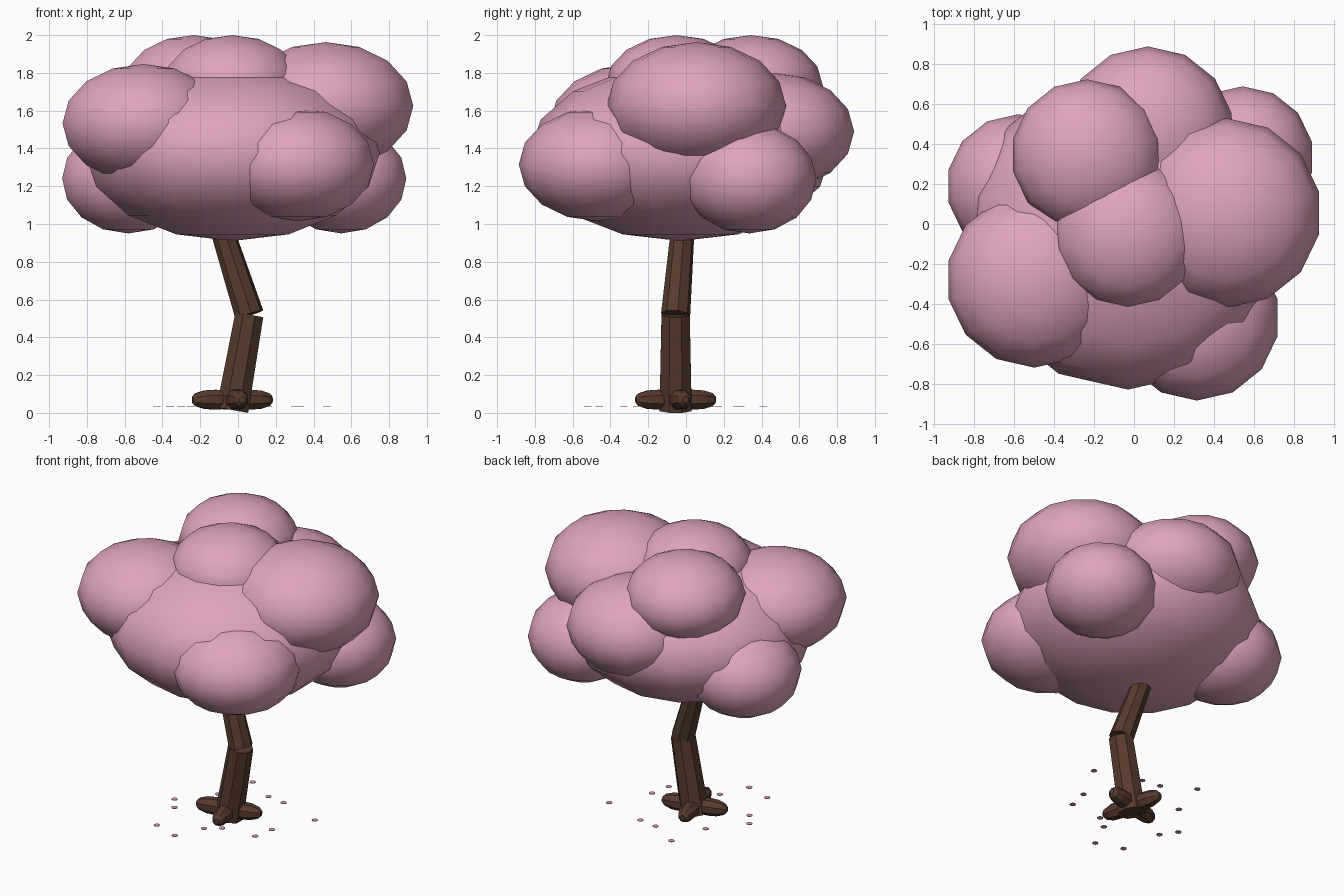
import bpy, bmesh
from math import cos, sin, pi, radians
from mathutils import Vector, Matrix

cube = bpy.data.objects.get("Cube")
if cube:
    bpy.data.objects.remove(cube, do_unlink=True)


def material(name, rgb):
    m = bpy.data.materials.new(name)
    m.use_nodes = True
    m.diffuse_color = (*rgb, 1)
    m.node_tree.nodes["Principled BSDF"].inputs["Base Color"].default_value = (*rgb, 1)
    return m


pink = material("blossom pink", (0.74, 0.37, 0.51))
brown = material("bark brown", (0.095, 0.044, 0.026))


def add_object(name, bm, mat, smooth=False):
    mesh = bpy.data.meshes.new(name)
    bmesh.ops.recalc_face_normals(bm, faces=bm.faces)
    for f in bm.faces:
        f.smooth = smooth
    bm.to_mesh(mesh)
    bm.free()
    mesh.materials.append(mat)
    ob = bpy.data.objects.new(name, mesh)
    bpy.context.collection.objects.link(ob)
    return ob


def puff(name, centre, radius, height):
    """Flattened leaf ball."""
    bm = bmesh.new()
    bmesh.ops.create_uvsphere(bm, u_segments=14, v_segments=8, radius=1)
    bmesh.ops.scale(bm, vec=(radius, radius, height), verts=bm.verts)
    bmesh.ops.translate(bm, vec=centre, verts=bm.verts)
    return add_object(name, bm, pink, smooth=True)


def tapered(name, start, direction, rings, sides=8):
    """Faceted limb; rings are (distance along the axis, radius)."""
    bm = bmesh.new()
    axis = Vector(direction).normalized()
    turn = axis.to_track_quat("Z", "Y").to_matrix()
    loops = []
    for dist, r in rings:
        loops.append([bm.verts.new(Vector(start) + turn @ Vector(
            (r * cos(2 * pi * (i + 0.5) / sides), r * sin(2 * pi * (i + 0.5) / sides), dist)))
            for i in range(sides)])
    for a, b in zip(loops, loops[1:]):
        for i in range(sides):
            j = (i + 1) % sides
            bm.faces.new((a[i], a[j], b[j], b[i]))
    bm.faces.new(loops[0])
    bm.faces.new(loops[-1])
    return add_object(name, bm, brown)


# Canopy
puff("canopy_core", (-0.03, -0.03, 1.375), 0.80, 0.465)
puff("canopy_top", (-0.03, -0.05, 1.735), 0.375, 0.265)
puff("canopy_top_back", (-0.235, 0.345, 1.73), 0.38, 0.27)
puff("canopy_left_upper", (0.465, 0.055, 1.625), 0.475, 0.338)
puff("canopy_right_front", (-0.50, -0.28, 1.533), 0.44, 0.314)
puff("canopy_left_front", (0.315, -0.47, 1.315), 0.415, 0.30)
puff("canopy_left_back", (0.545, 0.335, 1.24), 0.355, 0.29)
puff("canopy_back", (0.07, 0.46, 1.49), 0.43, 0.31)
puff("canopy_right_back", (-0.58, 0.19, 1.24), 0.36, 0.29)

# Trunk, bent in the middle
base, bend, top = Vector((-0.03, -0.055, 0.015)), Vector((0.06, -0.055, 0.52)), Vector((-0.075, -0.02, 0.94))
for name, a, b, r0, r1 in (("trunk_lower", base, bend, 0.092, 0.081),
                           ("trunk_upper", bend, top, 0.078, 0.064)):
    tapered(name, a, b - a, [(0, r0), ((b - a).length, r1)])

# Roots, four around the base
for k, name in enumerate(("left", "back", "right", "front")):
    a = radians(14 + 90 * k)
    tapered("root_" + name, (base.x, base.y, 0.07), (cos(a), sin(a), 0),
            [(0, 0.05), (0.09, 0.057), (0.15, 0.053), (0.2, 0.037), (0.217, 0.018)])

# Fallen petals
spots = [(-.175, .41), (-.43, -.08), (-.25, .14), (-.36, -.18), (-.3, -.46), (-.12, -.52), (-.03, -.33),
         (.06, -.26), (.3, -.24), (.33, -.1), (.03, .29), (.16, .27), (.47, .17)]
for n, (x, y) in enumerate(spots):
    bm = bmesh.new()
    bmesh.ops.create_cone(bm, cap_ends=True, segments=8, radius1=0.02, radius2=0.02, depth=0.004,
                          matrix=Matrix.Translation((x, y, 0.035)))
    add_object(f"petal_{n + 1}", bm, pink)
